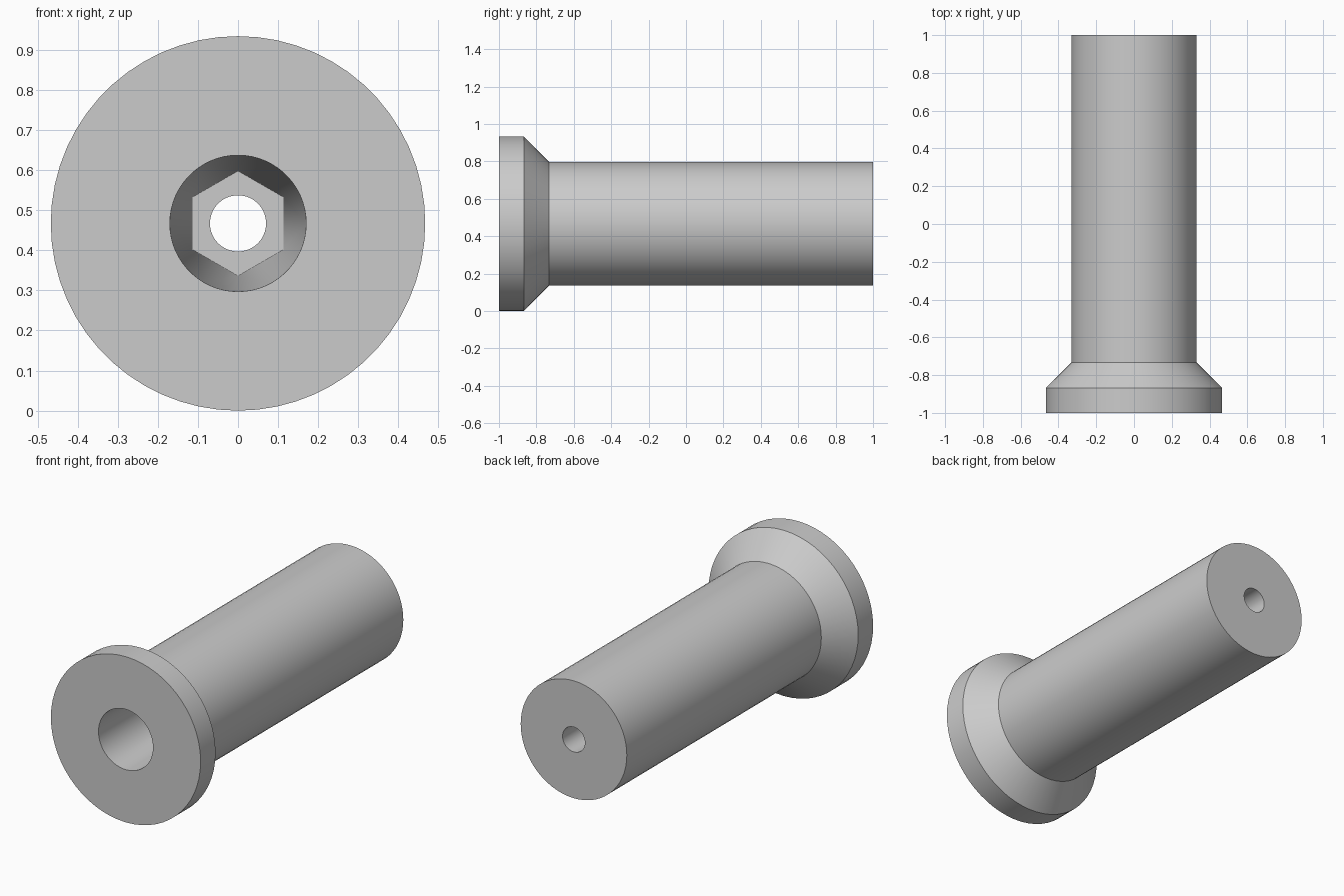
import bpy, bmesh, math

cube = bpy.data.objects.get("Cube")
if cube:
    bpy.data.objects.remove(cube, do_unlink=True)

SEGMENTS = 60
PER_SIDE = SEGMENTS // 6
CENTRE_Z = 0.467

grey = bpy.data.materials.new("plain_grey")
grey.use_nodes = True
colour = (0.6, 0.6, 0.6, 1)
grey.diffuse_color = colour
grey.node_tree.nodes["Principled BSDF"].inputs["Base Color"].default_value = colour

bm = bmesh.new()


def ring(radius, y, count=SEGMENTS, turn=0.0):
    angles = [turn + math.tau * i / count for i in range(count)]
    return [bm.verts.new((radius * math.cos(a), y, CENTRE_Z + radius * math.sin(a)))
            for a in angles]


def bridge(a, b):
    for i in range(SEGMENTS):
        j = (i + 1) % SEGMENTS
        bm.faces.new((a[i], a[j], b[j], b[i]))


def blend(circle, hexagon):
    # Each corner fans out to its arc; each hexagon side meets one circle point
    for i in range(SEGMENTS):
        bm.faces.new((circle[i], circle[(i + 1) % SEGMENTS], hexagon[i // PER_SIDE]))
    for k in range(6):
        bm.faces.new((circle[k * PER_SIDE], hexagon[k], hexagon[k - 1]))


# Outer profile: socket mouth, head, conical neck, shank, rear hole
profile = [(0.17, -1), (0.467, -1), (0.467, -0.867), (0.331, -0.733),
           (0.331, 1), (0.07, 1), (0.07, 0.6)]
rings = [ring(r, y) for r, y in profile]
for first, second in zip(rings, rings[1:]):
    bridge(first, second)

# Socket tapering from a round mouth to a hexagonal floor with a through hole
hexagon = ring(0.131, 0.6, 6, math.pi / 6)
blend(rings[0], hexagon)
blend(rings[-1], hexagon)

bmesh.ops.recalc_face_normals(bm, faces=bm.faces)
mesh = bpy.data.meshes.new("flanged_sleeve")
bm.to_mesh(mesh)
bm.free()
mesh.materials.append(grey)

sleeve = bpy.data.objects.new("flanged_sleeve", mesh)
bpy.context.collection.objects.link(sleeve)
bpy.ops.object.select_all(action="DESELECT")
sleeve.select_set(True)
bpy.context.view_layer.objects.active = sleeve
bpy.ops.object.shade_smooth_by_angle(angle=math.radians(30))
